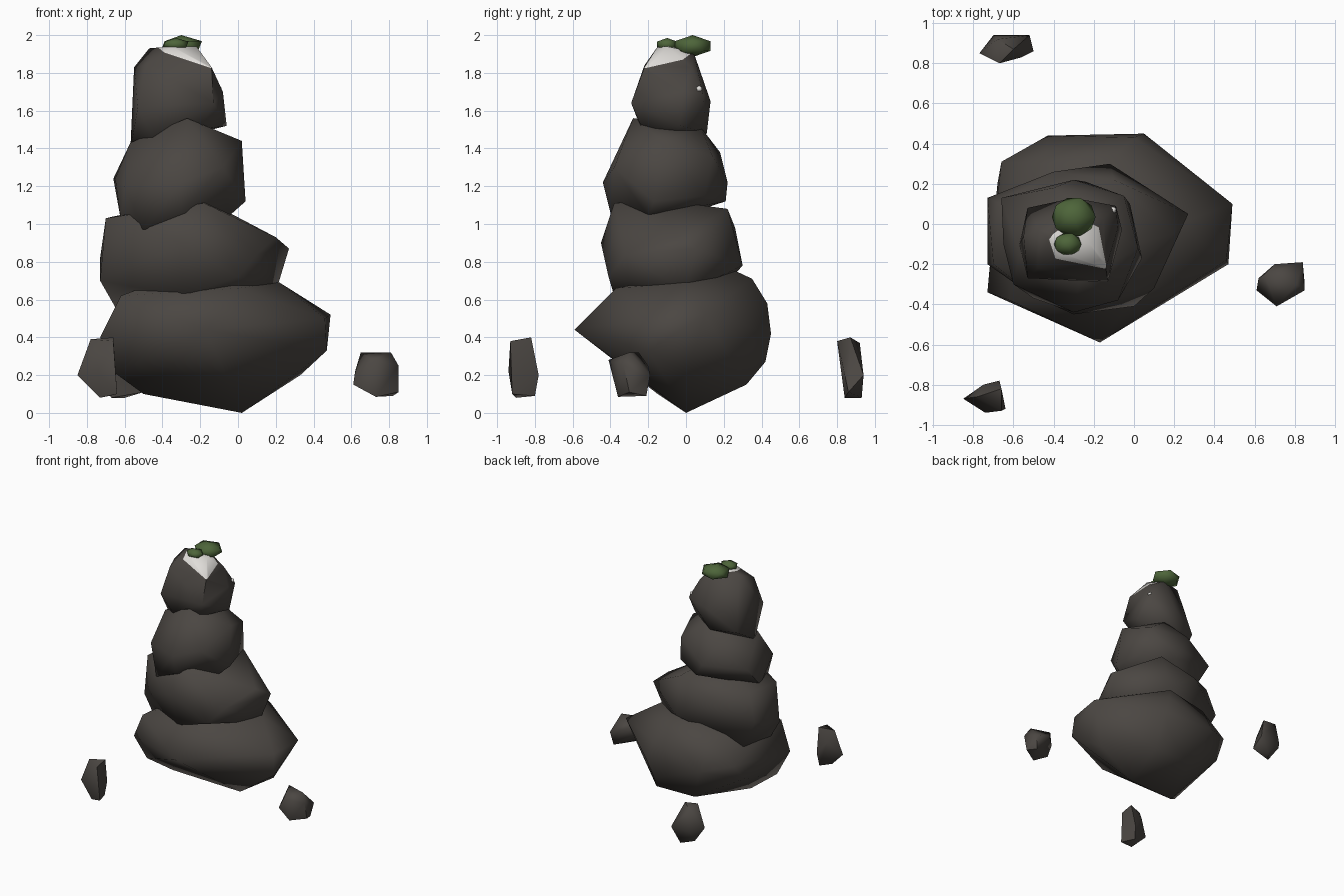
import bpy, bmesh, math
from mathutils import Vector


def material(name, rgb):
    m = bpy.data.materials.new(name)
    m.diffuse_color = (*rgb, 1)
    return m


ROCK = material("dark stone", (0.070, 0.062, 0.055))
SNOW = material("pale cap", (0.75, 0.73, 0.70))
MOSS = material("moss green", (0.075, 0.13, 0.042))


def finish(name, bm, mats, angle=65):
    mesh = bpy.data.meshes.new(name)
    bm.to_mesh(mesh)
    bm.free()
    for m in mats:
        mesh.materials.append(m)
    ob = bpy.data.objects.new(name, mesh)
    bpy.context.collection.objects.link(ob)
    bpy.ops.object.select_all(action='DESELECT')
    ob.select_set(True)
    bpy.context.view_layer.objects.active = ob
    bpy.ops.object.shade_smooth_by_angle(angle=math.radians(angle))
    return ob


def hull(points):
    """Chiselled stone: convex hull around a few corner points."""
    bm = bmesh.new()
    for p in points:
        bm.verts.new(p)
    res = bmesh.ops.convex_hull(bm, input=bm.verts[:])
    junk = {g for g in res["geom_interior"] + res["geom_unused"]
            if isinstance(g, bmesh.types.BMVert)}
    bmesh.ops.delete(bm, geom=list(junk), context='VERTS')
    bmesh.ops.recalc_face_normals(bm, faces=bm.faces[:])
    return bm


# Stacked boulders, bottom to top
base = [(0.02, 0.0, 0.0), (-0.5, -0.15, 0.10), (-0.65, -0.28, 0.21), (-0.3, 0.31, 0.15),
        (0.05, 0.32, 0.15), (0.33, 0.0, 0.2), (-0.17, -0.59, 0.44), (-0.73, -0.34, 0.40),
        (-0.68, 0.2, 0.36), (0.47, -0.2, 0.33), (0.49, 0.1, 0.52), (0.46, -0.18, 0.5),
        (0.05, 0.45, 0.42), (0.0, 0.42, 0.27), (0.0, 0.43, 0.58), (-0.43, 0.44, 0.44),
        (-0.66, 0.31, 0.5), (-0.62, -0.38, 0.62), (0.0, -0.37, 0.66), (0.22, 0.0, 0.69),
        (-0.08, 0.35, 0.71), (-0.2, 0.2, 0.78), (-0.45, 0.3, 0.68)]
lower = [(-0.65, -0.2, 0.56), (-0.3, -0.38, 0.62), (-0.6, 0.1, 0.56), (0.2, 0.0, 0.64),
         (-0.73, -0.2, 0.70), (-0.73, 0.13, 0.82), (-0.70, -0.2, 1.03), (-0.66, 0.1, 1.04),
         (-0.3, -0.45, 0.90), (0.0, -0.41, 0.72), (0.1, -0.32, 0.84), (0.27, 0.05, 0.87),
         (0.2, -0.05, 0.93), (-0.12, 0.30, 0.78), (-0.4, 0.26, 0.98), (-0.1, 0.22, 1.08),
         (-0.18, -0.15, 1.13), (-0.5, -0.36, 1.0), (-0.18, -0.38, 1.11)]
middle = [(-0.62, -0.1, 1.02), (-0.5, -0.37, 0.97), (-0.3, -0.4, 1.06), (-0.05, -0.2, 1.04),
          (0.04, -0.17, 1.12), (0.02, -0.12, 1.44), (-0.02, 0.1, 1.15), (-0.24, 0.21, 1.12),
          (-0.3, 0.22, 1.22), (-0.66, 0.13, 1.24), (-0.65, -0.1, 1.24), (-0.6, -0.3, 1.2),
          (-0.3, -0.44, 1.22), (-0.08, -0.38, 1.30), (-0.57, -0.15, 1.43),
          (-0.27, -0.28, 1.56), (-0.25, 0.08, 1.51), (-0.4, 0.18, 1.38), (-0.05, 0.14, 1.36)]
top = [(-0.57, -0.1, 1.39), (-0.45, -0.22, 1.46), (-0.2, -0.23, 1.5), (-0.06, -0.03, 1.52),
       (-0.3, 0.11, 1.48), (-0.53, 0.08, 1.5), (-0.53, -0.27, 1.62), (-0.13, -0.29, 1.64),
       (-0.08, -0.02, 1.70), (-0.09, 0.09, 1.69), (-0.3, 0.13, 1.65), (-0.55, -0.06, 1.83),
       (-0.48, -0.22, 1.84), (-0.14, -0.22, 1.83), (-0.15, 0.03, 1.83), (-0.47, -0.03, 1.93),
       (-0.35, -0.15, 1.94), (-0.22, -0.1, 1.94), (-0.28, 0.04, 1.91)]
for name, pts in (("base_boulder", base), ("lower_boulder", lower), ("middle_boulder", middle)):
    finish(name, hull(pts), [ROCK])

# Top boulder, with the pale cap above a sloping cut
bm = hull(top)
point, normal = Vector((-0.25, -0.12, 1.875)), Vector((0.3, -0.17, 1)).normalized()
bmesh.ops.bisect_plane(bm, geom=bm.verts[:] + bm.edges[:] + bm.faces[:],
                       plane_co=point, plane_no=normal)
for f in bm.faces:
    f.material_index = int((f.calc_center_median() - point).dot(normal) > 0)
finish("top_boulder", bm, [ROCK, SNOW])


def blob(name, center, radii, mat):
    b = bmesh.new()
    bmesh.ops.create_icosphere(b, subdivisions=1, radius=1)
    for v in b.verts:
        v.co = Vector(center) + Vector([a * r for a, r in zip(v.co, radii)])
    finish(name, b, [mat])


# Moss clumps and a pale chip on the top boulder
blob("large_moss", (-0.30, 0.035, 1.942), (0.122, 0.11, 0.058), MOSS)
blob("small_moss", (-0.33, -0.10, 1.95), (0.076, 0.062, 0.035), MOSS)
blob("pale_chip", (-0.104, 0.07, 1.715), (0.018, 0.018, 0.018), SNOW)

# Loose stones around the stack
right_stone = [(0.65, -0.25, 0.32), (0.81, -0.3, 0.32), (0.71, -0.41, 0.28),
               (0.85, -0.33, 0.25), (0.84, -0.19, 0.2), (0.70, -0.2, 0.25),
               (0.61, -0.33, 0.15), (0.62, -0.27, 0.22), (0.73, -0.36, 0.085),
               (0.82, -0.21, 0.09), (0.85, -0.3, 0.11)]
front_stone = [(-0.78, -0.86, 0.39), (-0.66, -0.82, 0.40), (-0.66, -0.93, 0.38),
               (-0.74, -0.94, 0.22), (-0.85, -0.87, 0.2), (-0.75, -0.8, 0.3),
               (-0.67, -0.78, 0.2), (-0.64, -0.92, 0.1), (-0.73, -0.9, 0.08),
               (-0.68, -0.8, 0.09)]
back_stone = [(-0.67, 0.80, 0.38), (-0.6, 0.87, 0.40), (-0.68, 0.92, 0.37),
              (-0.77, 0.85, 0.22), (-0.7, 0.94, 0.2), (-0.52, 0.94, 0.2),
              (-0.5, 0.86, 0.11), (-0.67, 0.84, 0.08), (-0.6, 0.93, 0.08),
              (-0.56, 0.83, 0.25)]
for name, pts in (("right_stone", right_stone), ("front_stone", front_stone),
                  ("back_stone", back_stone)):
    finish(name, hull(pts), [ROCK])
